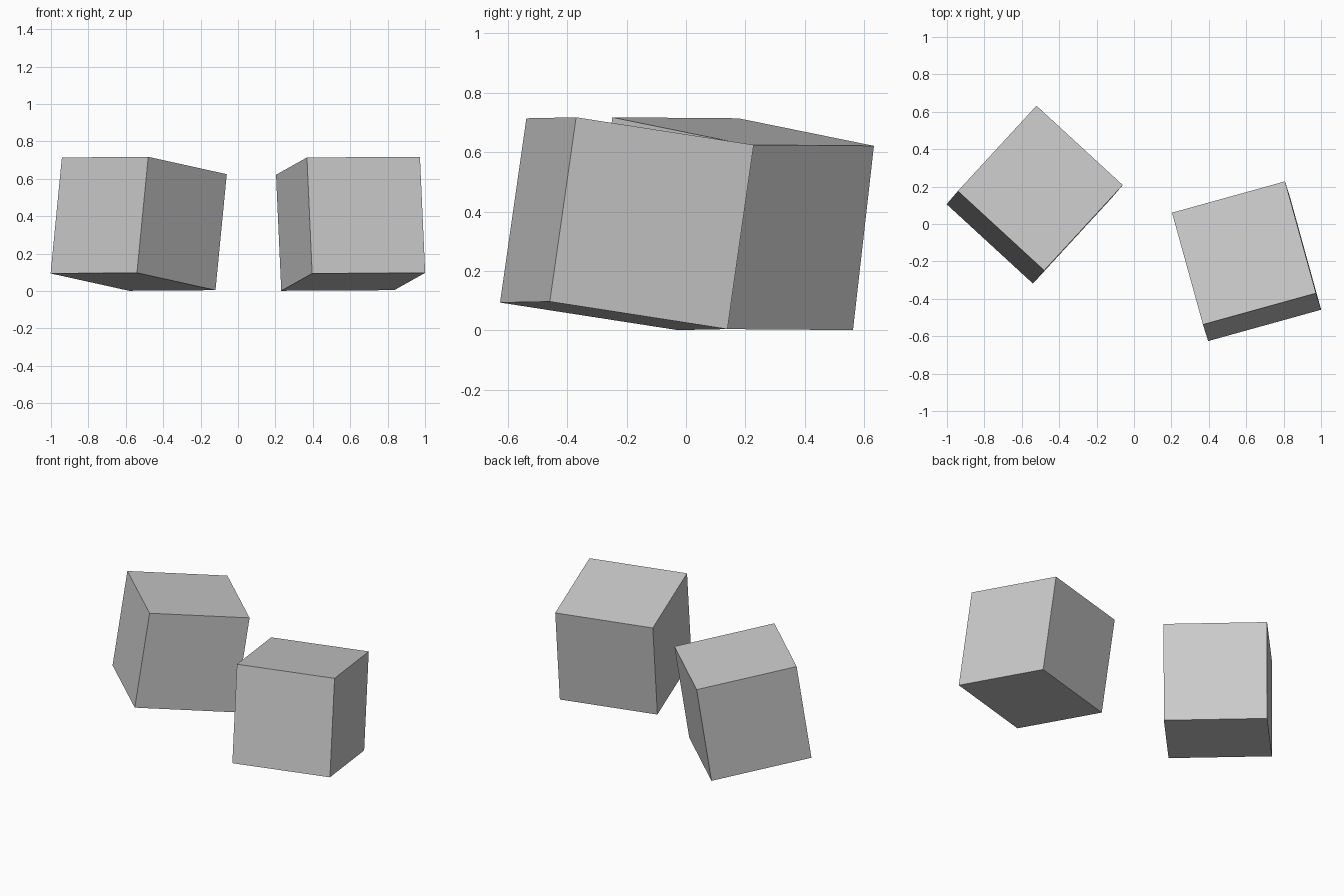
import bpy
from math import radians

if "Cube" in bpy.data.objects:
    bpy.data.objects.remove(bpy.data.objects["Cube"])

SIDE = 0.627
TILT, ROLL = radians(-8.5), radians(-0.3)


def block(name, centre, yaw):
    """Cube leaning towards its back, turned about the vertical."""
    bpy.ops.mesh.primitive_cube_add(size=SIDE, location=centre,
                                    rotation=(TILT, ROLL, radians(yaw)))
    bpy.context.object.name = name


# Two separate tilted cubes
block("left_cube", (-0.531, 0.157, 0.359), -42.6)
block("right_cube", (0.602, -0.199, 0.359), 15.5)
